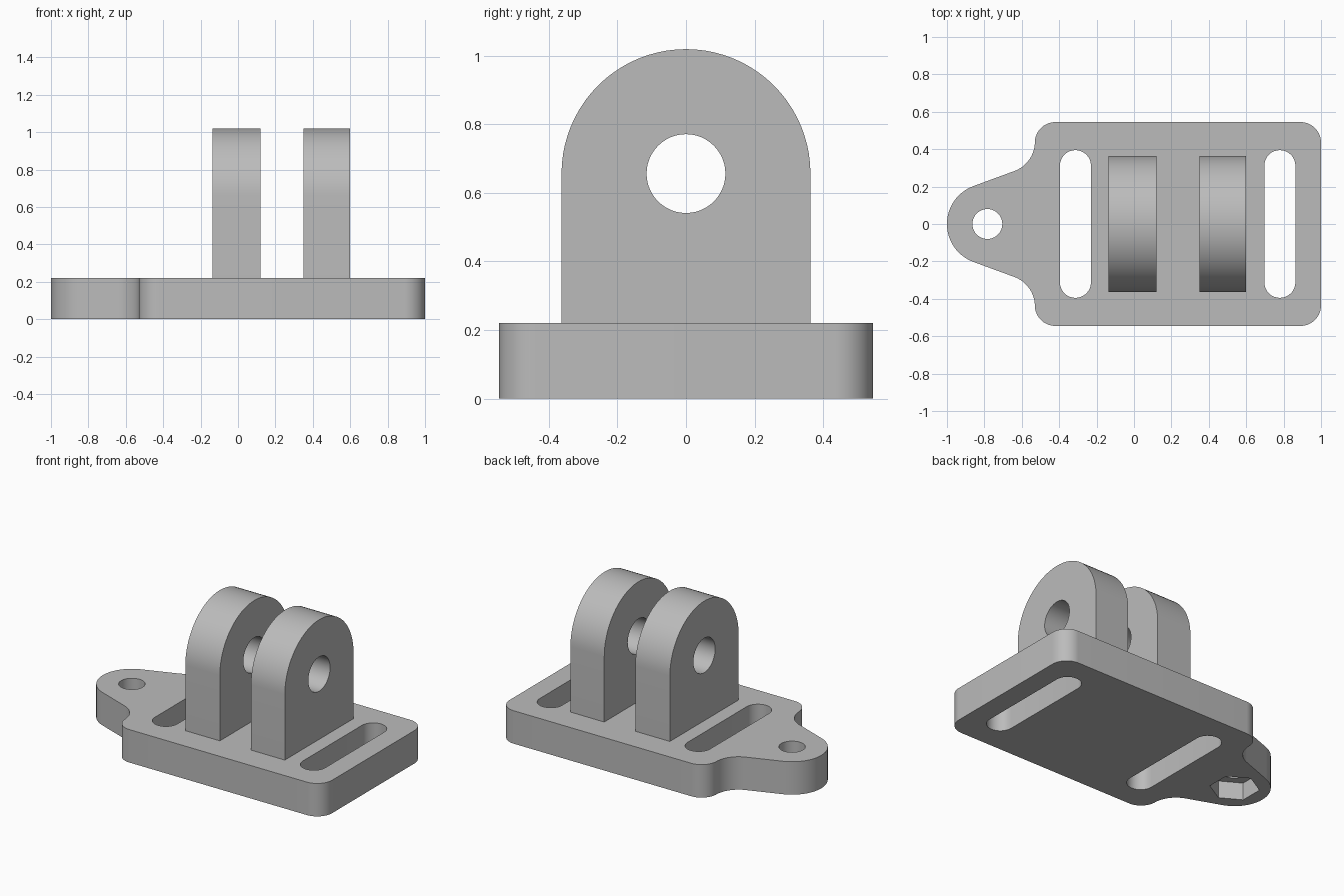
import bpy, bmesh, math
from mathutils import Matrix

cube = bpy.data.objects.get("Cube")
if cube:
    bpy.data.objects.remove(cube, do_unlink=True)

grey = bpy.data.materials.new("plain grey")
grey.use_nodes = True
colour = (0.5, 0.5, 0.5, 1)
grey.diffuse_color = colour
grey.node_tree.nodes["Principled BSDF"].inputs["Base Color"].default_value = colour

# Maps a profile's (u, v, depth) to (y, z, x), for parts extruded sideways
SIDEWAYS = Matrix(((0, 0, 1, 0), (1, 0, 0, 0), (0, 1, 0, 0), (0, 0, 0, 1)))


def arc(cx, cy, r, start, end, steps=16):
    angles = [math.radians(start + (end - start) * i / steps) for i in range(steps + 1)]
    return [(cx + r * math.cos(a), cy + r * math.sin(a)) for a in angles]


def ring(cx, cy, r, sides, turn=0):
    return arc(cx, cy, r, turn, turn + 360, sides)[:-1]


def prism(name, outline, low, high, matrix=Matrix()):
    """Extrude a closed outline between two depths."""
    bm = bmesh.new()
    face = bm.faces.new([bm.verts.new((u, v, low)) for u, v in outline])
    out = bmesh.ops.extrude_face_region(bm, geom=[face])
    tops = [g for g in out["geom"] if isinstance(g, bmesh.types.BMVert)]
    bmesh.ops.translate(bm, verts=tops, vec=(0, 0, high - low))
    bm.transform(matrix)
    bmesh.ops.recalc_face_normals(bm, faces=bm.faces)
    mesh = bpy.data.meshes.new(name)
    bm.to_mesh(mesh)
    bm.free()
    mesh.materials.append(grey)
    obj = bpy.data.objects.new(name, mesh)
    bpy.context.collection.objects.link(obj)
    return obj


def activate(obj):
    bpy.ops.object.select_all(action="DESELECT")
    obj.select_set(True)
    bpy.context.view_layer.objects.active = obj


def cut(obj, outline, low, high, matrix=Matrix()):
    """Cut a prism out of a part, then drop the cutter."""
    cutter = prism("cutter", outline, low, high, matrix)
    cutter.hide_render = True
    mod = obj.modifiers.new("cut", "BOOLEAN")
    mod.operation, mod.solver, mod.object = "DIFFERENCE", "EXACT", cutter
    activate(obj)
    bpy.ops.object.modifier_apply(modifier=mod.name)
    bpy.data.objects.remove(cutter, do_unlink=True)


def finish(obj):
    activate(obj)
    bpy.ops.object.shade_smooth_by_angle(angle=math.radians(30))


# Base plate: half outline from the tab tip to the far end, then mirrored
THICK = 0.22
half = (arc(-0.784, 0, 0.216, 180, 110)
        + arc(-0.697, 0.44, 0.167, -70, 0)
        + arc(-0.42, 0.435, 0.11, 180, 90)[1:]
        + arc(0.89, 0.435, 0.11, 90, 0))
outline = half + [(x, -y) for x, y in reversed(half[1:])]
base = prism("base_plate", outline, 0, THICK)

# Strap slots
for x in (-0.313, 0.78):
    slot = arc(x, 0.312, 0.083, 0, 180) + arc(x, -0.312, 0.083, 180, 360)
    cut(base, slot, -0.1, 0.4)

# Tab screw hole with a hexagonal nut pocket underneath
cut(base, ring(-0.784, 0, 0.08, 40), -0.1, 0.4)
cut(base, ring(-0.784, 0, 0.15, 6, 90), -0.1, 0.115)
finish(base)

# Two upright lugs with a shared pivot hole
PIVOT, HALF_WIDTH = 0.656, 0.363
lug = arc(0, PIVOT, HALF_WIDTH, 0, 180, 40) + [(-HALF_WIDTH, THICK), (HALF_WIDTH, THICK)]
for name, x0, x1 in (("inner_lug", -0.135, 0.12), ("outer_lug", 0.35, 0.6)):
    part = prism(name, lug, x0, x1, SIDEWAYS)
    cut(part, ring(0, PIVOT, 0.115, 48), x0 - 0.1, x1 + 0.1, SIDEWAYS)
    if name == "outer_lug":
        # Hexagonal nut pocket on the outer face
        cut(part, ring(0, PIVOT, 0.215, 6, 90), x1 - 0.09, x1 + 0.1, SIDEWAYS)
    finish(part)
